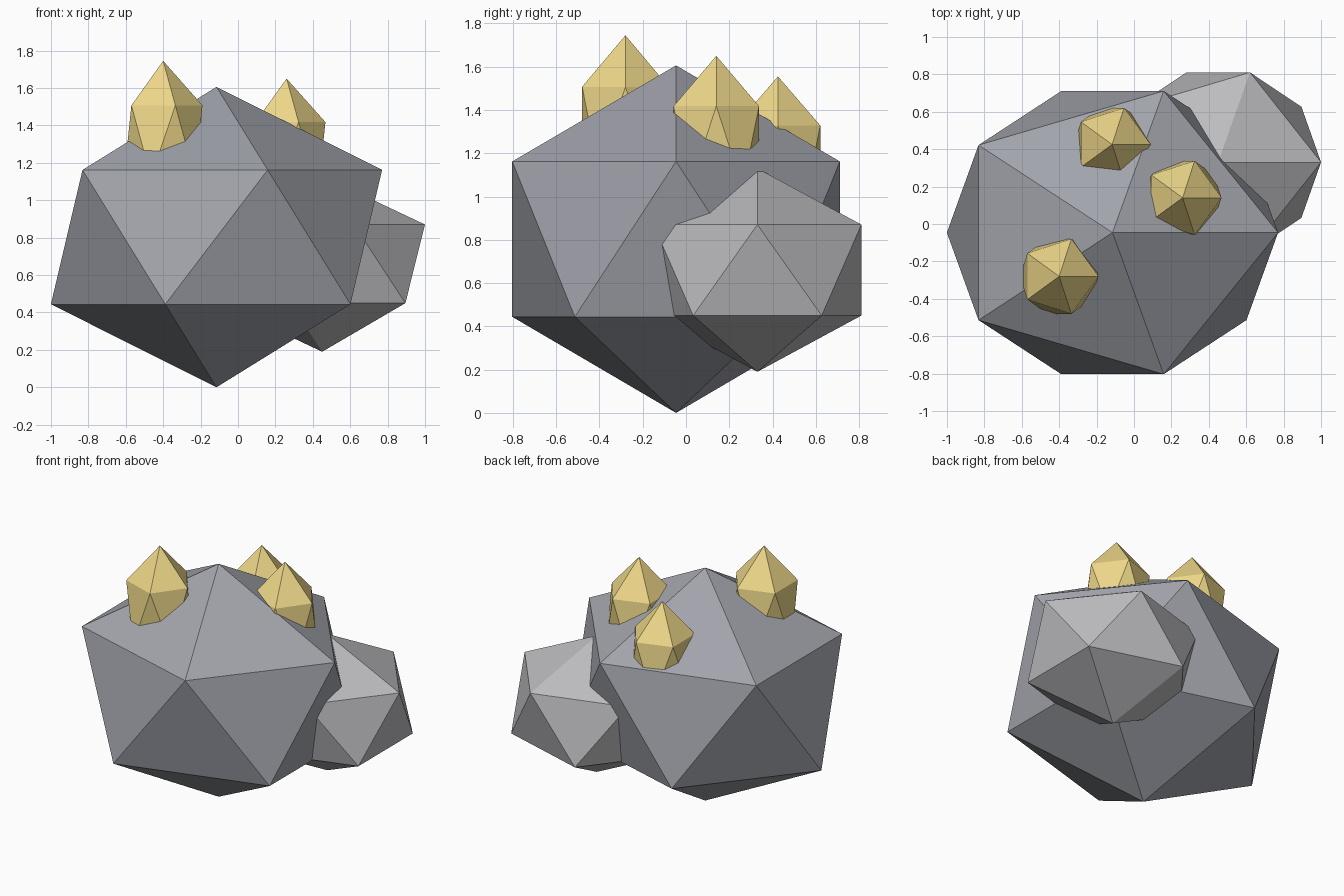
import bpy

if "Cube" in bpy.data.objects:
    bpy.data.objects.remove(bpy.data.objects["Cube"])


def material(name, rgb):
    mat = bpy.data.materials.new(name)
    mat.diffuse_color = (*rgb, 1)
    mat.use_nodes = True
    mat.node_tree.nodes["Principled BSDF"].inputs["Base Color"].default_value = mat.diffuse_color
    return mat


def faceted_stone(name, centre, radii, mat):
    """Stretched 20-sided stone with flat faces."""
    bpy.ops.mesh.primitive_ico_sphere_add(subdivisions=1, radius=1, location=centre)
    stone = bpy.context.object
    stone.name = name
    stone.scale = radii
    bpy.ops.object.transform_apply(location=False, rotation=False, scale=True)
    stone.data.materials.append(mat)
    return stone


dark_rock = material("dark_rock", (0.36, 0.37, 0.41))
light_rock = material("light_rock", (0.50, 0.50, 0.52))
gold = material("gold", (0.85, 0.68, 0.25))

# Main boulder and the smaller one leaning behind it
faceted_stone("main_boulder", (-0.115, -0.046, 0.803), (0.99, 0.89, 0.803), dark_rock)
faceted_stone("small_boulder", (0.45, 0.33, 0.66), (0.615, 0.565, 0.47), light_rock)

# Gold nuggets half sunk into the top: apex position, width radius, height radius
nuggets = [
    ((-0.40, -0.28, 1.745), 0.235, 0.43),
    ((0.26, 0.14, 1.65), 0.232, 0.42),
    ((-0.117, 0.425, 1.555), 0.23, 0.41),
]
for i, ((x, y, top), r, h) in enumerate(nuggets, 1):
    faceted_stone(f"gold_nugget_{i}", (x, y, top - h), (r, r, h), gold)
